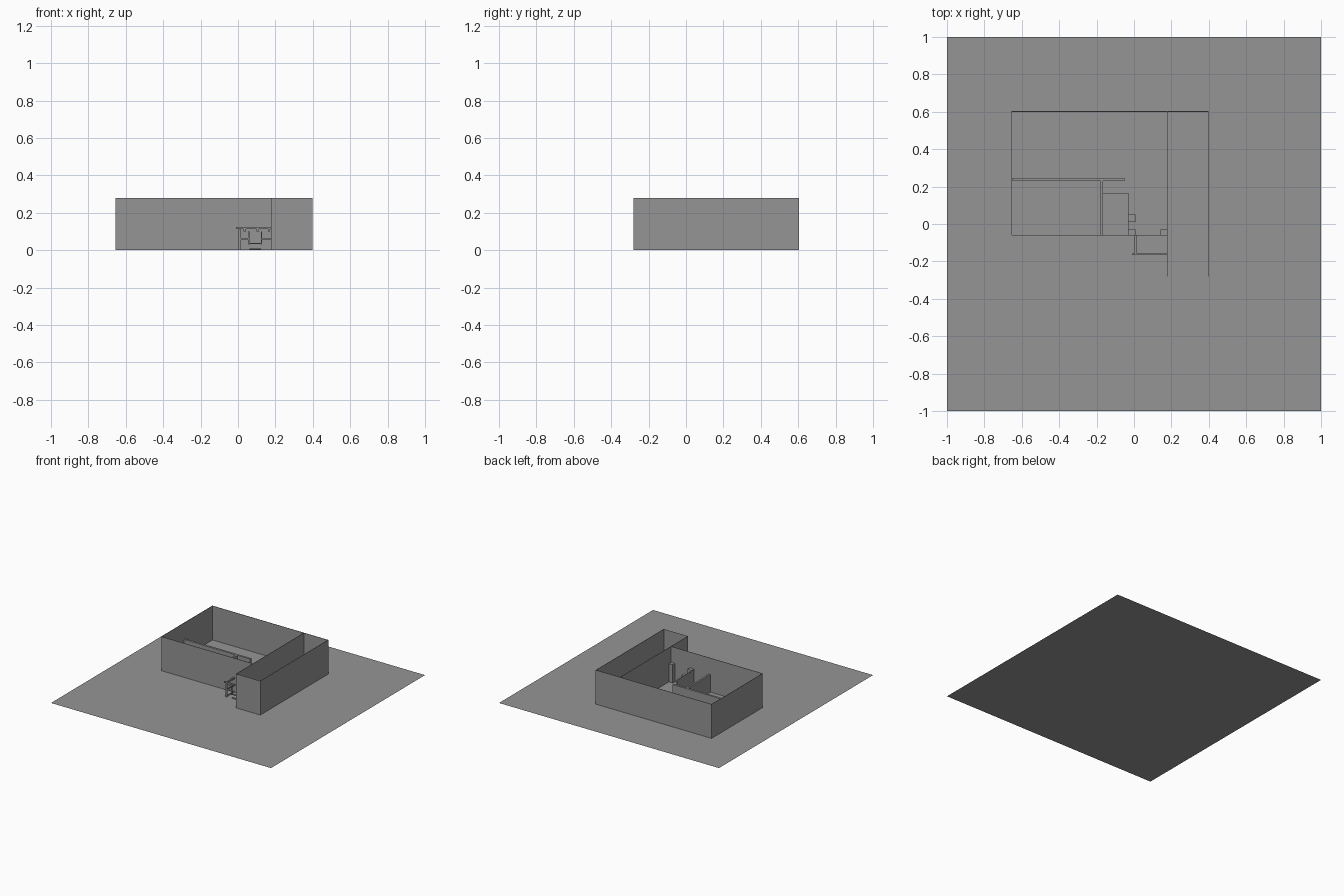
import bpy

if "Cube" in bpy.data.objects:
    bpy.data.objects.remove(bpy.data.objects["Cube"])

WALL_H = 0.28
PART_H = 0.145
T = 0.003  # outer wall thickness

grey = bpy.data.materials.new("dark_grey")
grey.diffuse_color = (0.3, 0.3, 0.3, 1)
grey.use_nodes = True
grey.node_tree.nodes["Principled BSDF"].inputs["Base Color"].default_value = grey.diffuse_color


def mesh_object(name, verts, faces):
    mesh = bpy.data.meshes.new(name)
    mesh.from_pydata(verts, [], faces)
    mesh.materials.append(grey)
    obj = bpy.data.objects.new(name, mesh)
    bpy.context.collection.objects.link(obj)
    return obj


def box(name, x0, x1, y0, y1, z0, z1):
    v = [(x, y, z) for x in (x0, x1) for y in (y0, y1) for z in (z0, z1)]
    f = [(0, 1, 3, 2), (4, 6, 7, 5), (0, 4, 5, 1), (2, 3, 7, 6), (0, 2, 6, 4), (1, 5, 7, 3)]
    return mesh_object(name, v, f)


# Site
mesh_object("ground_plane", [(-1, -1, 0), (1, -1, 0), (1, 1, 0), (-1, 1, 0)], [(0, 1, 2, 3)])

# Outer shell: wide room on the left, long narrow wing on the right
box("left_wall", -0.655, -0.652, -0.06, 0.603, 0, WALL_H)
box("back_wall", -0.652, 0.397, 0.6, 0.6 + T, 0, WALL_H)
box("front_wall", -0.652, 0.178, -0.062, -0.062 + T, 0, WALL_H)
box("wing_inner_wall", 0.177, 0.177 + T, -0.28, 0.6, 0, WALL_H)
box("wing_outer_wall", 0.396, 0.396 + T, -0.28, 0.603, 0, WALL_H)
mesh_object("wing_front_wall", [(0.178, -0.28, 0), (0.398, -0.28, 0), (0.398, -0.28, WALL_H),
                                (0.178, -0.28, WALL_H)], [(0, 1, 2, 3)])

# Low inner partitions
box("long_partition", -0.65, -0.05, 0.23, 0.247, 0, PART_H)
box("cross_partition", -0.18, -0.165, -0.06, 0.23, 0, PART_H)
box("thin_partition", -0.033, -0.03, -0.06, 0.165, 0, PART_H)
box("raised_floor", -0.18, -0.03, -0.06, 0.165, 0, 0.02)

# Pillars by the doorway
for i, (x, y0, y1, h) in enumerate([(-0.03, 0.01, 0.05, 0.13), (-0.03, -0.06, -0.03, 0.15),
                                    (0.142, -0.06, -0.03, 0.15)]):
    box(f"pillar_{i + 1}", x, x + 0.038, y0, y1, 0, h)

# Lattice fence in front of the doorway
Y0, Y1 = -0.165, -0.157
box("fence_corner_post", 0.004, 0.015, Y0, Y1, 0, 0.11)
box("fence_top_rail", -0.012, 0.18, Y0, Y1, 0.112, 0.124)
for i, x in enumerate((0.054, 0.122)):
    box(f"fence_upright_{i + 1}", x, x + 0.007, Y0, Y1, 0.03, 0.1)
for i, (a, b, z) in enumerate([(0.015, 0.054, 0.058), (0.129, 0.18, 0.058),
                               (0.061, 0.122, 0.032), (0.061, 0.122, 0.003)]):
    box(f"fence_bar_{i + 1}", a, b, Y0, Y1, z, z + 0.007)
for i, x in enumerate((0.03, 0.1, 0.16)):
    box(f"fence_block_{i + 1}", x, x + 0.012, Y0, Y1, 0.1, 0.112)

# Side return of the fence
box("side_top_rail", 0.004, 0.015, Y1, -0.06, 0.112, 0.124)
box("side_middle_rail", 0.006, 0.013, Y1, -0.06, 0.056, 0.065)
box("side_bottom_rail", 0.006, 0.013, Y1, -0.06, 0.003, 0.01)
